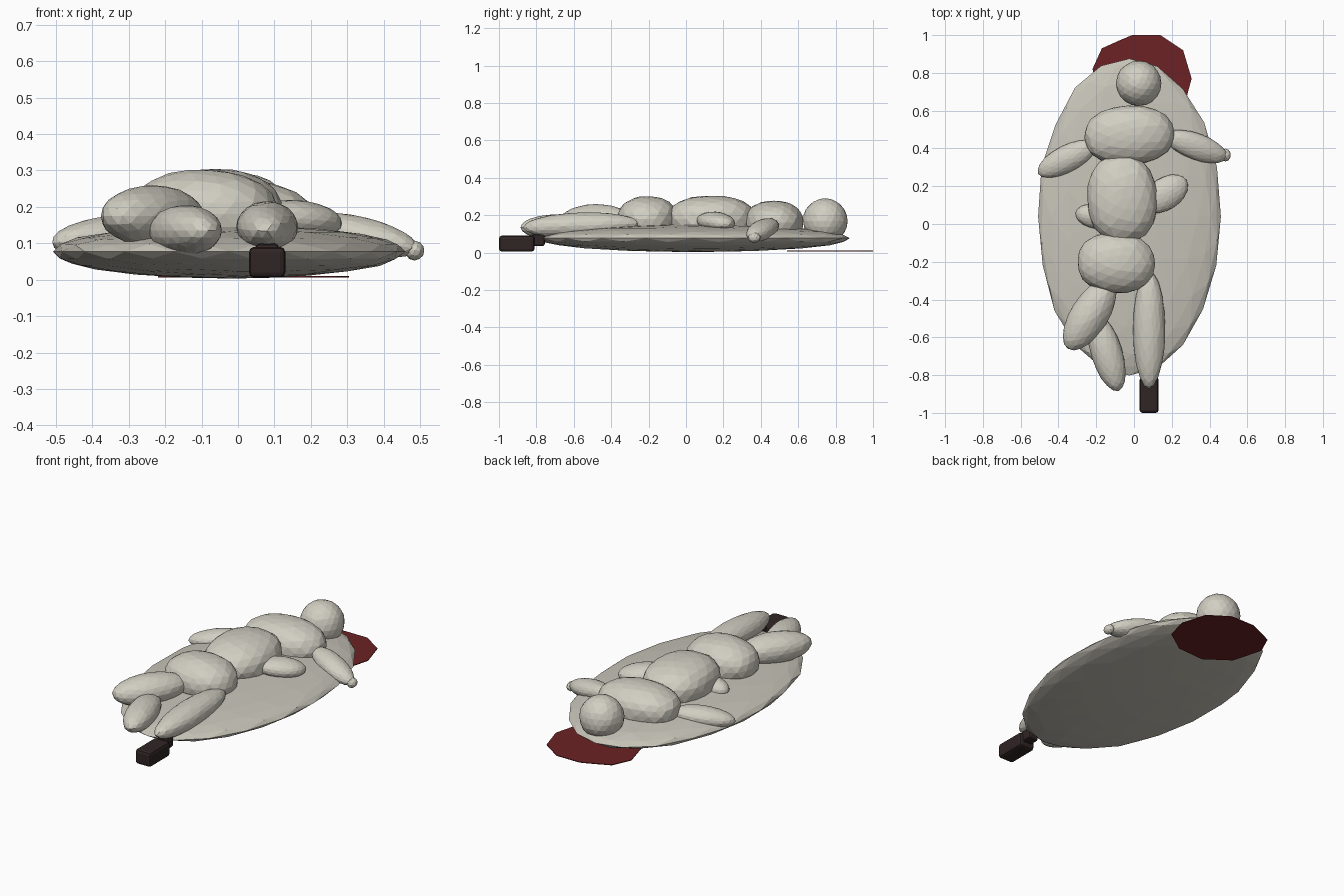
import bpy, bmesh, math, random
from mathutils import Vector

random.seed(4)
cube = bpy.data.objects.get("Cube")
if cube:
    bpy.data.objects.remove(cube, do_unlink=True)


def material(name, rgb):
    m = bpy.data.materials.new(name)
    m.use_nodes = True
    m.diffuse_color = (*rgb, 1)
    m.node_tree.nodes["Principled BSDF"].inputs["Base Color"].default_value = (*rgb, 1)
    return m


PALE = material("pale cloth", (0.64, 0.62, 0.54))
SHEET = material("sheet", (0.57, 0.55, 0.48))
RED = material("dark red", (0.15, 0.016, 0.018))
DARK = material("dark leather", (0.03, 0.018, 0.018))


def finish(name, bm, mat):
    mesh = bpy.data.meshes.new(name)
    bm.to_mesh(mesh)
    bm.free()
    mesh.materials.append(mat)
    obj = bpy.data.objects.new(name, mesh)
    bpy.context.collection.objects.link(obj)
    return obj


def blob(name, centre, radii, yaw=0, pitch=0, boxy=2.0, detail=3, mat=PALE, rough=0.012):
    """Faceted, slightly uneven ellipsoid; its long axis is local x."""
    bm = bmesh.new()
    bmesh.ops.create_icosphere(bm, subdivisions=detail, radius=1)
    for v in bm.verts:
        n = v.co.normalized()
        size = sum(abs(c) ** boxy for c in n) ** (-1 / boxy)
        size *= 1 + random.uniform(-rough, rough)
        v.co = Vector(c * size * r for c, r in zip(n, radii))
    obj = finish(name, bm, mat)
    obj.location = centre
    obj.rotation_euler = (0, math.radians(pitch), math.radians(yaw))
    return obj


def rounded_box(name, centre, size, bevel):
    bm = bmesh.new()
    bmesh.ops.create_cube(bm, size=1)
    for v in bm.verts:
        v.co = Vector(c * s for c, s in zip(v.co, size))
    bmesh.ops.bevel(bm, geom=bm.edges[:], offset=bevel, segments=2,
                    profile=0.5, affect='EDGES')
    finish(name, bm, DARK).location = centre


# Shallow sheet underneath
blob("sheet", (-0.025, 0.04, 0.077), (0.485, 0.84, 0.074), mat=SHEET, rough=0.01)

# Head and trunk
blob("head", (0.025, 0.745, 0.17), (0.12, 0.12, 0.12))
blob("chest", (-0.025, 0.47, 0.16), (0.238, 0.158, 0.118), yaw=3, boxy=2.2)
blob("belly", (-0.062, 0.135, 0.18), (0.185, 0.235, 0.125), yaw=3, boxy=2.3)
blob("pelvis", (-0.095, -0.205, 0.18), (0.205, 0.162, 0.122), yaw=-3, boxy=2.2)

# Arms
blob("right_upper_arm", (-0.355, 0.345, 0.12), (0.172, 0.072, 0.055), 207, 6)
blob("right_forearm", (-0.2, 0.04, 0.14), (0.11, 0.065, 0.055), 170)
blob("left_upper_arm", (0.33, 0.41, 0.122), (0.175, 0.07, 0.052), -20, 12)
blob("left_forearm", (0.165, 0.16, 0.165), (0.135, 0.085, 0.053), 33, 5)
blob("left_hand", (0.485, 0.365, 0.08), (0.027, 0.034, 0.027), detail=2)

# Legs
blob("right_thigh", (-0.235, -0.48, 0.175), (0.215, 0.1, 0.084), 238)
blob("right_shin", (-0.145, -0.68, 0.135), (0.212, 0.083, 0.07), -73)
blob("left_leg", (0.08, -0.56, 0.145), (0.31, 0.085, 0.07), -90, 2)

# Shoe and its ankle cuff
rounded_box("shoe", (0.08, -0.905, 0.048), (0.1, 0.19, 0.085), 0.015)
rounded_box("shoe_cuff", (0.08, -0.79, 0.067), (0.066, 0.07, 0.064), 0.012)

# Flat pool beneath the head
outline = [(-0.22, 0.82), (-0.17, 0.93), (-0.07, 0.975), (-0.01, 1.0), (0.14, 1.0),
           (0.26, 0.92), (0.305, 0.77), (0.27, 0.64), (0.14, 0.55), (-0.03, 0.54),
           (-0.17, 0.64)]
bm = bmesh.new()
face = bm.faces.new([bm.verts.new((x, y, 0.006)) for x, y in reversed(outline)])
top = bmesh.ops.extrude_face_region(bm, geom=[face], use_keep_orig=True)
for v in top["geom"]:
    if isinstance(v, bmesh.types.BMVert):
        v.co.z += 0.004
bmesh.ops.recalc_face_normals(bm, faces=bm.faces[:])
finish("pool", bm, RED)
